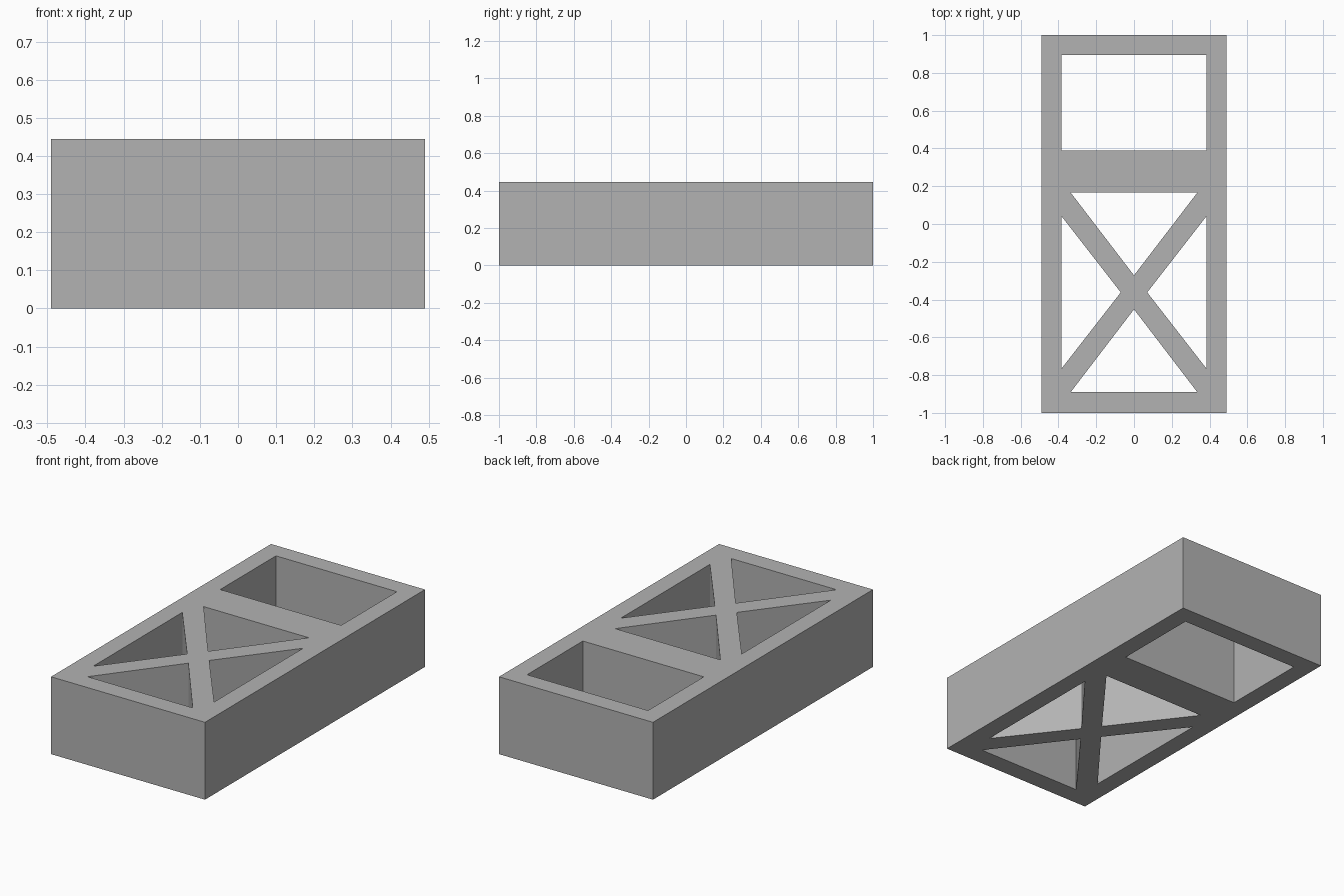
import bpy
import bmesh

default_cube = bpy.data.objects.get("Cube")
if default_cube:
    bpy.data.objects.remove(default_cube, do_unlink=True)

HEIGHT = 0.445
MID_Y = -0.362      # centre of the crossed braces

grey = bpy.data.materials.new("plain grey")
grey.use_nodes = True
colour = (0.45, 0.45, 0.45, 1)
grey.diffuse_color = colour
grey.node_tree.nodes["Principled BSDF"].inputs["Base Color"].default_value = colour


def rectangle(half_x, low_y, high_y):
    return [(-half_x, low_y), (half_x, low_y), (half_x, high_y), (-half_x, high_y)]


# Outline of the block and its rectangular window
loops = [rectangle(0.49, -1, 1), rectangle(0.385, 0.388, 0.895)]

# Four triangular windows that leave the crossed braces standing
for side in (-1, 1):
    loops.append([(-0.335, MID_Y + side * 0.528),
                  (0.335, MID_Y + side * 0.528),
                  (0, MID_Y + side * 0.09)])
    loops.append([(side * 0.385, MID_Y - 0.405),
                  (side * 0.385, MID_Y + 0.405),
                  (side * 0.07, MID_Y)])

# Filled flat profile, extruded to the full height
profile = bpy.data.curves.new("frame_profile", "CURVE")
profile.dimensions = "2D"
profile.fill_mode = "BOTH"
profile.extrude = HEIGHT / 2
for loop in loops:
    spline = profile.splines.new("POLY")
    spline.points.add(len(loop) - 1)
    for point, (x, y) in zip(spline.points, loop):
        point.co = (x, y, 0, 1)
    spline.use_cyclic_u = True

helper = bpy.data.objects.new("frame_profile", profile)
bpy.context.collection.objects.link(helper)
bpy.context.view_layer.update()
graph = bpy.context.evaluated_depsgraph_get()
mesh = bpy.data.meshes.new_from_object(helper.evaluated_get(graph))
bpy.data.objects.remove(helper, do_unlink=True)

# Weld the caps to the walls and stand the block on the ground
bm = bmesh.new()
bm.from_mesh(mesh)
bmesh.ops.remove_doubles(bm, verts=bm.verts, dist=0.0001)
bmesh.ops.translate(bm, verts=bm.verts, vec=(0, 0, HEIGHT / 2))
bmesh.ops.recalc_face_normals(bm, faces=bm.faces)
for face in bm.faces:
    face.smooth = False
    face.material_index = 0
bm.to_mesh(mesh)
bm.free()

mesh.name = "braced_frame"
mesh.materials.clear()
mesh.materials.append(grey)
frame = bpy.data.objects.new("braced_frame", mesh)
bpy.context.collection.objects.link(frame)
